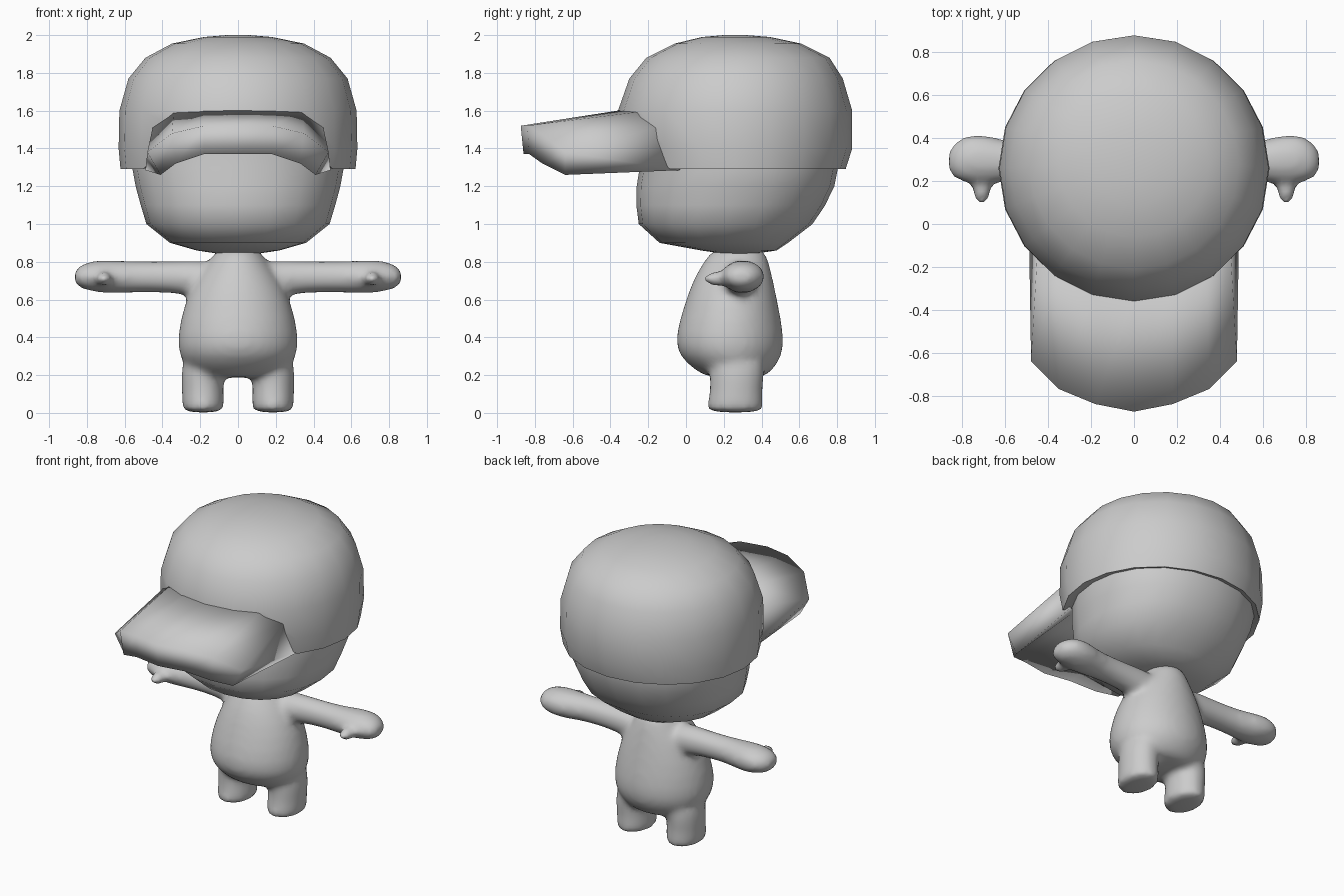
import bpy, bmesh, math
from mathutils import Matrix

cube = bpy.data.objects.get("Cube")
if cube:
    bpy.data.objects.remove(cube, do_unlink=True)

grey = bpy.data.materials.new("light_grey")
grey.use_nodes = True
colour = (0.6, 0.6, 0.6, 1)
grey.diffuse_color = colour
grey.node_tree.nodes["Principled BSDF"].inputs["Base Color"].default_value = colour


def loft(bm, rings, axis="z", sides=20, power=2.0):
    """Closed tube through rings of (position, u, v, u radius, v radius)."""
    loops = []
    for t, u, v, ru, rv in rings:
        loop = []
        for i in range(sides):
            a = math.tau * i / sides
            s, c = math.sin(a), -math.cos(a)
            p = u + ru * math.copysign(abs(s) ** (2 / power), s)
            q = v + rv * math.copysign(abs(c) ** (2 / power), c)
            loop.append(bm.verts.new((p, q, t) if axis == "z" else (t, p, q)))
        loops.append(loop)
    skin(bm, loops)


def skin(bm, loops):
    """Join successive loops with quads and close both ends."""
    n = len(loops[0])
    for a, b in zip(loops, loops[1:]):
        for i in range(n):
            j = (i + 1) % n
            bm.faces.new((a[i], a[j], b[j], b[i]))
    bm.faces.new(loops[0])
    bm.faces.new(loops[-1])


def finish(bm, name, sharp_angle=180):
    bmesh.ops.recalc_face_normals(bm, faces=bm.faces)
    mesh = bpy.data.meshes.new(name)
    bm.to_mesh(mesh)
    bm.free()
    mesh.materials.append(grey)
    mesh.shade_smooth()
    if sharp_angle < 180:
        mesh.set_sharp_from_angle(angle=math.radians(sharp_angle))
    obj = bpy.data.objects.new(name, mesh)
    bpy.context.scene.collection.objects.link(obj)
    return obj


# Body: torso, legs, arms and thumbs blended into one soft skin
bm = bmesh.new()
loft(bm, [(0.88, 0, 0.28, 0.11, 0.13), (0.82, 0, 0.27, 0.14, 0.165),
          (0.72, 0, 0.25, 0.22, 0.21), (0.58, 0, 0.24, 0.29, 0.25),
          (0.4, 0, 0.23, 0.328, 0.295), (0.3, 0, 0.235, 0.318, 0.28),
          (0.22, 0, 0.255, 0.26, 0.2), (0.185, 0, 0.265, 0.18, 0.15)])
for side in (-1, 1):
    loft(bm, [(0, side * 0.185, 0.26, 0.105, 0.145), (0.03, side * 0.185, 0.26, 0.115, 0.155),
              (0.12, side * 0.187, 0.265, 0.112, 0.14), (0.2, side * 0.19, 0.27, 0.115, 0.15),
              (0.34, side * 0.17, 0.27, 0.12, 0.15)], sides=16)
    arm = [(0.1, 0.28, 0.7, 0.11, 0.11), (0.25, 0.285, 0.712, 0.09, 0.095),
           (0.36, 0.29, 0.72, 0.085, 0.084), (0.55, 0.29, 0.72, 0.085, 0.083),
           (0.68, 0.3, 0.72, 0.12, 0.092), (0.78, 0.305, 0.725, 0.118, 0.083),
           (0.84, 0.295, 0.72, 0.085, 0.06), (0.868, 0.29, 0.72, 0.05, 0.035)]
    loft(bm, [(side * x, y, z, ry, rz) for x, y, z, ry, rz in arm], axis="x", sides=16)
    bmesh.ops.create_icosphere(
        bm, subdivisions=2, radius=1,
        matrix=Matrix.Translation((side * 0.71, 0.175, 0.71)) @ Matrix.Diagonal((0.048, 0.09, 0.043, 1)))
body = finish(bm, "body")
body.modifiers.new("round", "SUBSURF").levels = 1
body.modifiers["round"].render_levels = 1
remesh = body.modifiers.new("blend", "REMESH")
remesh.mode = "VOXEL"
remesh.voxel_size = 0.02
remesh.use_smooth_shade = True
soften = body.modifiers.new("soften", "SMOOTH")
soften.factor = 0.5
soften.iterations = 8

# Head
bm = bmesh.new()
loft(bm, [(0.845, 0, 0.28, 0.12, 0.1), (0.86, 0, 0.28, 0.22, 0.2),
          (0.9, 0, 0.2, 0.36, 0.34), (1.0, 0, 0.21, 0.485, 0.46),
          (1.1, 0, 0.237, 0.515, 0.5), (1.2, 0, 0.262, 0.542, 0.523),
          (1.3, 0, 0.28, 0.56, 0.525), (1.5, 0, 0.28, 0.55, 0.52)], power=2.2)
finish(bm, "head", 60)

# Cap dome with a turned-in rim, cut higher under the visor
bm = bmesh.new()
loft(bm, [(2.0, 0, 0.26, 0.06, 0.06), (1.99, 0, 0.265, 0.18, 0.18),
          (1.955, 0, 0.275, 0.35, 0.335), (1.88, 0, 0.275, 0.49, 0.485),
          (1.77, 0, 0.265, 0.58, 0.565), (1.6, 0, 0.26, 0.628, 0.62),
          (1.4, 0, 0.26, 0.632, 0.62), (1.29, 0, 0.26, 0.622, 0.585),
          (1.31, 0, 0.26, 0.56, 0.53)])
for v in bm.verts:
    if v.co.y < -0.15 and v.co.z < 1.45:
        v.co.z += 0.13
finish(bm, "cap_dome", 60)

# Arched visor: each column is top front, top back, bottom back, bottom front
half = [((0, -0.875, 1.52), (0, -0.33, 1.605), (0, -0.22, 1.41), (0, -0.86, 1.37)),
        ((0.18, -0.84, 1.52), (0.18, -0.29, 1.605), (0.2, -0.2, 1.41), (0.18, -0.83, 1.37)),
        ((0.35, -0.77, 1.48), (0.34, -0.2, 1.6), (0.36, -0.13, 1.36), (0.33, -0.76, 1.32)),
        ((0.48, -0.64, 1.38), (0.45, -0.12, 1.52), (0.49, -0.03, 1.285), (0.41, -0.64, 1.26))]
columns = [[(-x, y, z) for x, y, z in col] for col in reversed(half[1:])] + half
bm = bmesh.new()
skin(bm, [[bm.verts.new(p) for p in col] for col in columns])
finish(bm, "cap_visor")
